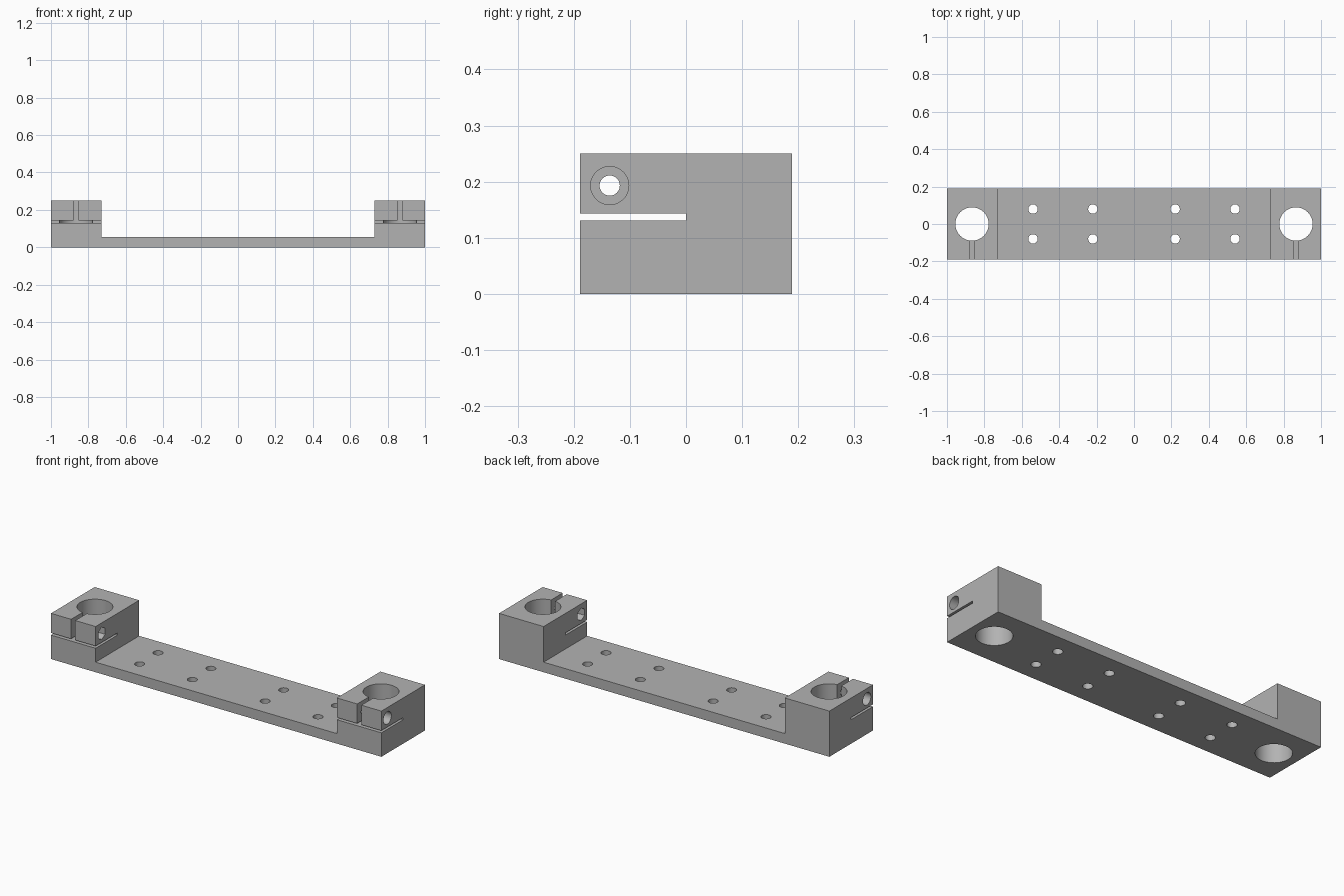
import bpy
import bmesh
from math import pi
from mathutils import Matrix, Vector

cube = bpy.data.objects.get("Cube")
if cube:
    bpy.data.objects.remove(cube, do_unlink=True)

HALF_DEPTH, HEIGHT, PLATE = 0.1885, 0.25, 0.055
INNER, BORE_X = 0.73, 0.866
SLIT_LOW, SLIT_TOP = 0.131, 0.143
SCREW_Y, SCREW_Z = -0.136, 0.193

grey = bpy.data.materials.new("machined_grey")
grey.use_nodes = True
colour = (0.45, 0.45, 0.45, 1)
grey.diffuse_color = colour
grey.node_tree.nodes["Principled BSDF"].inputs["Base Color"].default_value = colour

cutters = bpy.data.collections.new("cutters")
bpy.context.scene.collection.children.link(cutters)


def make_object(name, bm, collection):
    bmesh.ops.recalc_face_normals(bm, faces=bm.faces)
    mesh = bpy.data.meshes.new(name)
    bm.to_mesh(mesh)
    bm.free()
    mesh.materials.append(grey)
    obj = bpy.data.objects.new(name, mesh)
    collection.objects.link(obj)
    return obj


def cut_box(name, low, high):
    low, high = Vector(low), Vector(high)
    bm = bmesh.new()
    bmesh.ops.create_cube(bm, size=1, matrix=Matrix.Translation((low + high) / 2)
                          @ Matrix.Diagonal((*(high - low), 1)))
    make_object(name, bm, cutters).hide_render = True


def cut_round(name, centre, radius, length, axis="z", sides=64):
    turn = Matrix.Rotation(pi / 2, 4, "Y") if axis == "x" else Matrix.Identity(4)
    bm = bmesh.new()
    bmesh.ops.create_cone(bm, cap_ends=True, segments=sides, radius1=radius,
                          radius2=radius, depth=length,
                          matrix=Matrix.Translation(centre) @ turn)
    if sides == 6:  # stand the hexagon on a corner
        spin = Matrix.Rotation(pi / 2, 4, "X")
        bmesh.ops.rotate(bm, verts=bm.verts, cent=centre, matrix=spin)
    make_object(name, bm, cutters).hide_render = True


# Bracket body: U-shaped profile extruded through the depth
profile = [(-1, 0), (1, 0), (1, HEIGHT), (INNER, HEIGHT), (INNER, PLATE),
           (-INNER, PLATE), (-INNER, HEIGHT), (-1, HEIGHT)]
bm = bmesh.new()
face = bm.faces.new([bm.verts.new((x, -HALF_DEPTH, z)) for x, z in profile])
side = bmesh.ops.extrude_face_region(bm, geom=[face])["geom"]
bmesh.ops.translate(bm, vec=(0, 2 * HALF_DEPTH, 0),
                    verts=[v for v in side if isinstance(v, bmesh.types.BMVert)])
body = make_object("clamp_bracket", bm, bpy.context.scene.collection)

for s in (-1, 1):
    x = s * BORE_X
    # Shaft bore with the clamping slots
    cut_round("shaft_bore", (x, 0, HEIGHT / 2), 0.089, 1, sides=96)
    cut_box("flex_slit", (x - 0.2, -0.3, SLIT_LOW), (x + 0.2, 0, SLIT_TOP))
    cut_box("clamp_gap", (x - 0.0125, -0.3, SLIT_LOW + 0.006), (x + 0.0125, 0, 0.3))
    # Clamp screw: through hole, round head recess outside, hex nut recess inside
    cut_round("screw_hole", (x, SCREW_Y, SCREW_Z), 0.018, 0.4, "x", 48)
    cut_round("head_recess", (s * 1.0, SCREW_Y, SCREW_Z), 0.034, 0.1, "x", 48)
    cut_round("nut_recess", (s * INNER, SCREW_Y, SCREW_Z), 0.034, 0.1, "x", 6)
    # Mounting holes in the plate
    for px in (0.22, 0.54):
        for py in (-0.08, 0.08):
            cut_round("mount_hole", (s * px, py, 0), 0.025, 0.3, sides=48)

# Cut everything, then drop the helpers
cut = body.modifiers.new("cuts", "BOOLEAN")
cut.operand_type = "COLLECTION"
cut.collection = cutters
cut.solver = "EXACT"
bpy.context.view_layer.objects.active = body
body.select_set(True)
bpy.ops.object.modifier_apply(modifier=cut.name)
for obj in list(cutters.objects):
    bpy.data.objects.remove(obj, do_unlink=True)
bpy.data.collections.remove(cutters)

bpy.ops.object.select_all(action="DESELECT")
body.select_set(True)
bpy.ops.object.shade_smooth_by_angle(angle=pi / 6)
